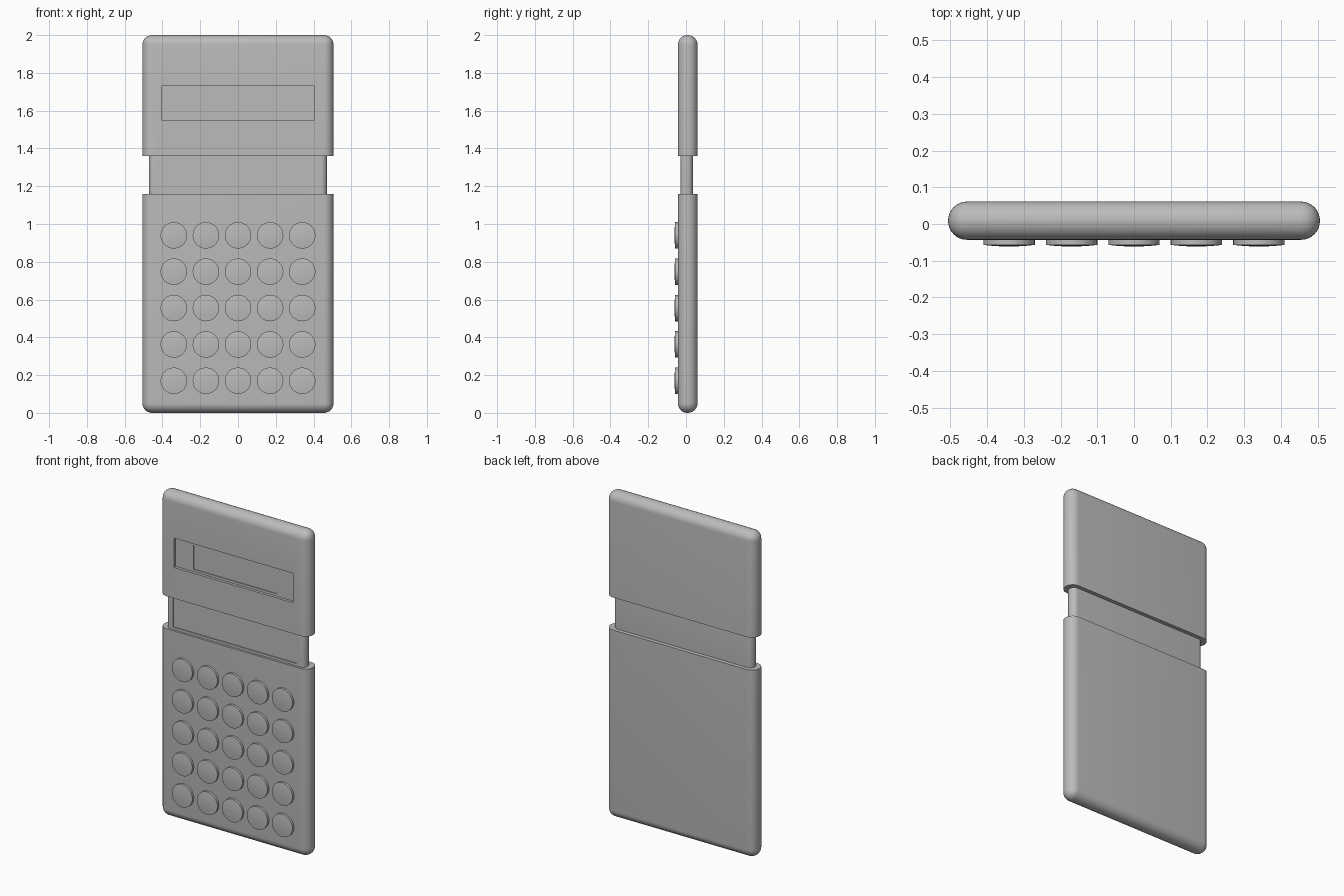
import bpy, bmesh, math
from mathutils import Matrix, Vector

default = bpy.data.objects.get("Cube")
if default:
    bpy.data.objects.remove(default, do_unlink=True)

grey = bpy.data.materials.new("plain_grey")
grey.use_nodes = True
colour = (0.5, 0.5, 0.5, 1)
grey.diffuse_color = colour
grey.node_tree.nodes["Principled BSDF"].inputs["Base Color"].default_value = colour

FRONT, BACK = -0.043, 0.061


def finish(name, bm, smooth=True):
    bmesh.ops.recalc_face_normals(bm, faces=bm.faces)
    mesh = bpy.data.meshes.new(name)
    bm.to_mesh(mesh)
    bm.free()
    obj = bpy.data.objects.new(name, mesh)
    bpy.context.collection.objects.link(obj)
    mesh.materials.append(grey)
    bpy.ops.object.select_all(action='DESELECT')
    obj.select_set(True)
    bpy.context.view_layer.objects.active = obj
    if smooth:
        bpy.ops.object.shade_smooth_by_angle(angle=math.radians(35))
    return obj


def box(x, y, z, radius=0):
    """Box from (min, max) ranges, with optional rounded edges."""
    bm = bmesh.new()
    size = [b - a for a, b in (x, y, z)]
    mid = Vector([(a + b) / 2 for a, b in (x, y, z)])
    bmesh.ops.create_cube(bm, size=1, matrix=Matrix.Translation(mid) @ Matrix.Diagonal((*size, 1)))
    if radius:
        bmesh.ops.bevel(bm, geom=bm.edges[:], offset=radius, segments=8,
                        profile=0.5, affect='EDGES', clamp_overlap=True)
    return bm


def cut_flat(bm, z, keep_above):
    """Slice off one end and cap it."""
    cut = bmesh.ops.bisect_plane(bm, geom=bm.verts[:] + bm.edges[:] + bm.faces[:],
                                 plane_co=(0, 0, z), plane_no=(0, 0, 1),
                                 clear_inner=keep_above, clear_outer=not keep_above)
    edges = [e for e in cut["geom_cut"] if isinstance(e, bmesh.types.BMEdge)]
    bmesh.ops.contextual_create(bm, geom=edges)
    return bm


def recess(obj, x, z, floor):
    """Sink a rectangular pocket into the front of a part."""
    cutter = finish("pocket_cutter", box(x, (-0.2, floor), z), False)
    cutter.hide_render = True
    mod = obj.modifiers.new("pocket", 'BOOLEAN')
    mod.operation = 'DIFFERENCE'
    mod.solver = 'EXACT'
    mod.object = cutter
    bpy.ops.object.select_all(action='DESELECT')
    obj.select_set(True)
    bpy.context.view_layer.objects.active = obj
    bpy.ops.object.modifier_apply(modifier=mod.name)
    bpy.data.objects.remove(cutter, do_unlink=True)


# Two halves of the rounded case
shell = ((-0.506, 0.506), (FRONT, BACK))
lower_case = finish("lower_case", cut_flat(box(*shell, (0, 2), 0.0515), 1.16, False))
upper_case = finish("upper_case", cut_flat(box(*shell, (0, 2), 0.0515), 1.36, True))

# Display pocket and the shallower screen inside it
recess(upper_case, (-0.405, 0.405), (1.55, 1.73), -0.026)
recess(upper_case, (-0.283, 0.283), (1.565, 1.71), -0.022)

# Narrow neck joining the halves, with a sunken front panel
neck = finish("neck", box((-0.472, 0.472), (-0.03, 0.037), (1.05, 1.47), 0.033))
recess(neck, (-0.42, 0.42), (1.175, 1.35), -0.024)

# Five by five round keys with slightly domed caps
for row in range(5):
    for col in range(5):
        bm = bmesh.new()
        turn = Matrix.Translation((0.17 * (col - 2), 0, 0.17 + 0.1925 * row)) \
            @ Matrix.Rotation(math.pi / 2, 4, 'X')
        rings = []
        for radius, y in ((0.07, -0.03), (0.07, -0.057), (0.045, -0.0595), (0.02, -0.061)):
            rings.append(bmesh.ops.create_circle(
                bm, segments=32, radius=radius,
                matrix=turn @ Matrix.Translation((0, 0, -y)))["verts"])
        for a, b in zip(rings, rings[1:]):
            for i in range(32):
                j = (i + 1) % 32
                bm.faces.new((a[i], a[j], b[j], b[i]))
        bm.faces.new(rings[0])
        bm.faces.new(rings[-1])
        finish(f"key_row{row + 1}_column{col + 1}", bm)
